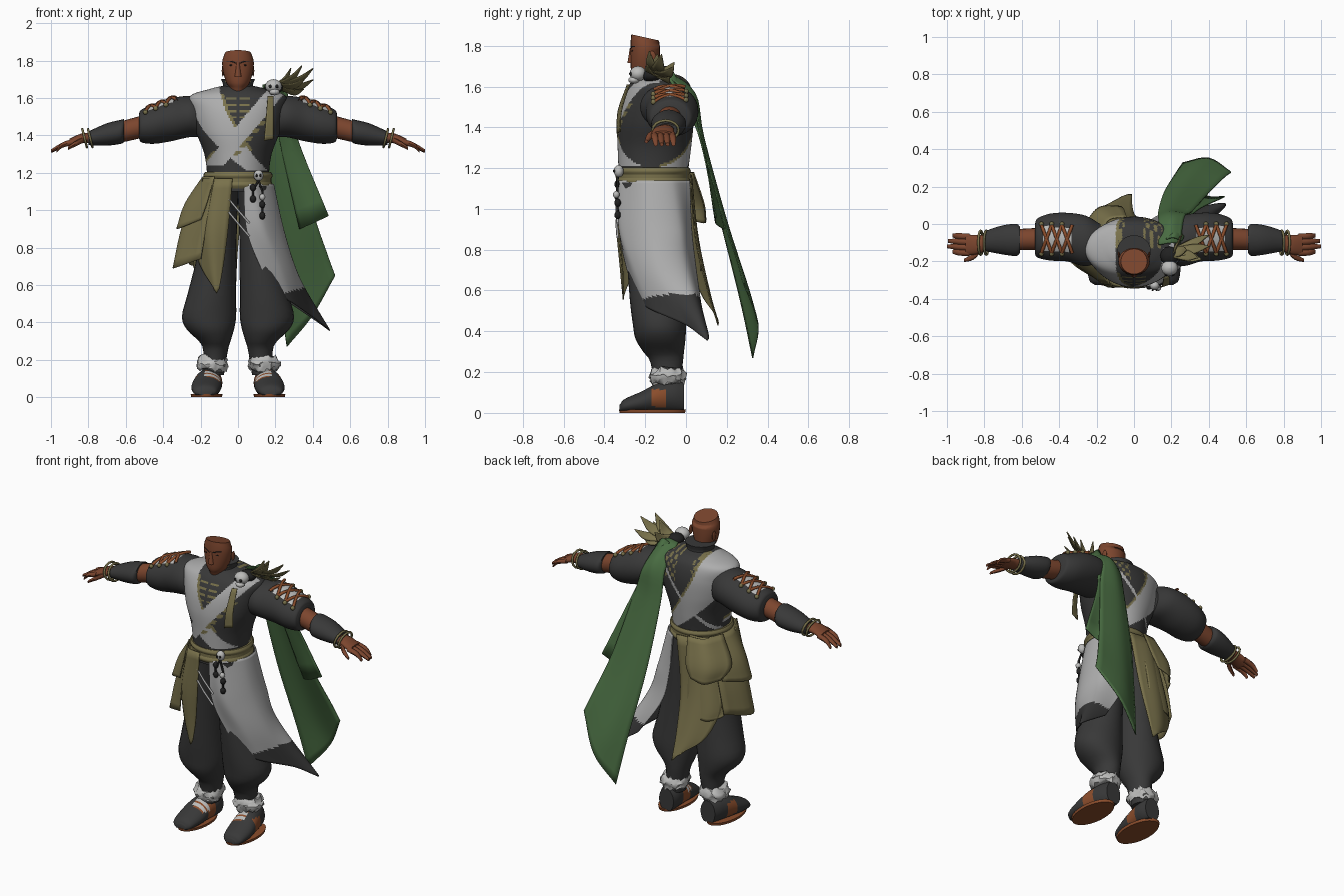
import bpy, bmesh, math, random
from mathutils import Vector

random.seed(4)
default = bpy.data.objects.get("Cube")
if default:
    bpy.data.objects.remove(default)


def colour(name, r, g, b):
    mat = bpy.data.materials.new(name)
    mat.use_nodes = True
    mat.diffuse_color = (r, g, b, 1)
    mat.node_tree.nodes["Principled BSDF"].inputs["Base Color"].default_value = (r, g, b, 1)
    return mat


SKIN = colour("brown skin", .2, .06, .027)
DARK = colour("charcoal cloth", .04, .04, .04)
PALE = colour("pale cloth", .42, .42, .42)
OLIVE = colour("olive trim", .19, .165, .07)
GREEN = colour("green cape", .066, .15, .054)
RUST = colour("rust leather", .26, .075, .025)
BONE = colour("bone and fur", .5, .5, .49)
BLACK = colour("black metal", .015, .015, .015)


def build(name, verts, faces, mats, rule=None, angle=50):
    """Make a shaded mesh object; rule maps a face centre to a material slot."""
    mesh = bpy.data.meshes.new(name)
    mesh.from_pydata(verts, [], faces)
    bm = bmesh.new()
    bm.from_mesh(mesh)
    bmesh.ops.recalc_face_normals(bm, faces=bm.faces)
    bm.to_mesh(mesh)
    bm.free()
    for mat in mats:
        mesh.materials.append(mat)
    for poly in mesh.polygons:
        poly.use_smooth = True
        if rule:
            poly.material_index = rule(*poly.center)
    mesh.set_sharp_from_angle(angle=math.radians(angle))
    ob = bpy.data.objects.new(name, mesh)
    bpy.context.collection.objects.link(ob)
    return ob


def spline(points, steps):
    """Resample a list of vectors with a Catmull-Rom curve."""
    ext = [points[0] * 2 - points[1]] + points + [points[-1] * 2 - points[-2]]
    out = []
    for a, b, c, d in zip(ext, ext[1:], ext[2:], ext[3:]):
        for i in range(steps):
            t = i / steps
            out.append(b + (c - a) * (t / 2) + (a * 2 - b * 5 + c * 4 - d) * (t * t / 2)
                       + (b * 3 - a - c * 3 + d) * (t ** 3 / 2))
    return out + [points[-1]]


def tube(name, rings, mats, axis="z", s=1, n=20, steps=3, rule=None, fluff=0):
    """Loft elliptical rings (x, y, z, radius, radius) along an axis."""
    u, v = {"x": (1, 2), "y": (0, 2), "z": (0, 1)}[axis]
    rings = spline([Vector(r) for r in rings], steps)
    verts = []
    for r in rings:
        for i in range(n):
            a = math.tau * i / n
            p = list(r[:3])
            k = 1 + fluff * random.random()
            p[u] += r[3] * k * math.cos(a)
            p[v] += r[4] * k * math.sin(a)
            p[2] += fluff * random.uniform(-.05, .05)
            verts.append((p[0] * s, p[1], p[2]))
    faces = [(j * n + i, j * n + (i + 1) % n, j * n + n + (i + 1) % n, j * n + n + i)
             for j in range(len(rings) - 1) for i in range(n)]
    last = len(verts) - n
    faces += [tuple(range(n)), tuple(range(last, last + n))]
    return build(name, verts, faces, mats, rule)


def sheet(name, rows, mats, rule=None, steps=5, thick=.006):
    """Smooth cloth patch through a grid of points, given thickness."""
    cols = [spline([Vector(p) for p in row], steps) for row in rows]
    lines = [spline(list(c), steps) for c in zip(*cols)]
    m = len(lines[0])
    verts = [p for line in lines for p in line]
    faces = [(i * m + j, i * m + j + 1, i * m + m + j + 1, i * m + m + j)
             for i in range(len(lines) - 1) for j in range(m - 1)]
    ob = build(name, verts, faces, mats, rule)
    mod = ob.modifiers.new("cloth thickness", "SOLIDIFY")
    mod.thickness = thick
    return ob


def ball(name, at, size, mat):
    x, y, z = at
    a, b, c = size
    prof = [(x, y, z + c * math.sin(t), a * math.cos(t), b * math.cos(t))
            for t in [math.pi * (i / 8 - .5) * .98 for i in range(9)]]
    return tube(name, prof, [mat], n=12, steps=1)


def cord(name, points, radius, mat, closed=False):
    curve = bpy.data.curves.new(name, "CURVE")
    curve.dimensions = "3D"
    curve.bevel_depth = radius
    curve.bevel_resolution = 1
    line = curve.splines.new("POLY")
    line.points.add(len(points) - 1)
    for p, q in zip(line.points, points):
        p.co = (*q, 1)
    line.use_cyclic_u = closed
    curve.materials.append(mat)
    bpy.context.collection.objects.link(bpy.data.objects.new(name, curve))


# Torso with crossing pale sashes and olive edging
def torso_rule(x, y, z):
    d = 1.62 - z
    wrap = x + .18 - .2 * d - 1.2 * d * d
    cross = x - .19 + .84 * d
    half = .088 - .15 * max(0, d - .2)
    if y > -.13:
        patch = d < .12 and .05 < abs(x) < .15 and math.sin(x * 150) * math.sin(z * 130) > .1
        return 1 if abs(wrap) < half or abs(cross) < .012 else 2 if abs(wrap - half) < .015 or patch else 0
    if abs(cross) < .055 and d < .38:
        return 1
    if .055 < cross < .085 and .1 < d < .33 and math.sin(z * 160) > -.4:
        return 2
    if abs(wrap) < half and d < .41:
        return 1
    if abs(wrap - half - .008) < .009 and 0 < d < .3 or abs(cross + .062) < .008 and .3 < d < .4:
        return 2
    return 2 if .008 < abs(x) < .065 and .01 < d < .15 and math.sin(z * 190) > .45 else 0


tube("torso", [(0, -.16, 1.1, .17, .165), (0, -.16, 1.18, .165, .17), (0, -.155, 1.3, .18, .18),
               (0, -.15, 1.42, .225, .187), (0, -.14, 1.53, .25, .178), (0, -.13, 1.61, .255, .148),
               (0, -.13, 1.648, .15, .11), (0, -.14, 1.665, .08, .07)],
     [DARK, PALE, OLIVE], n=180, steps=14, rule=torso_rule)
tube("collar", [(0, -.14, 1.6, .11, .1), (0, -.145, 1.66, .08, .08), (0, -.145, 1.7, .09, .085)],
     [DARK, SKIN, OLIVE], n=40, steps=4,
     rule=lambda x, y, z: 1 if y < -.19 and abs(x) < (z - 1.62) * .6 else
     2 if y < -.15 and abs(x) < (z - 1.6) * .75 and z < 1.69 else 0)

# Belt with two raised bands
for z in (1.135, 1.185):
    tube("belt_band", [(0, -.16, z - .018, .177, .175), (0, -.16, z, .186, .184),
                       (0, -.16, z + .018, .177, .175)], [OLIVE], n=36)
tube("belt_core", [(0, -.16, 1.13, .178, .176), (0, -.16, 1.19, .178, .176)], [OLIVE], n=36)

# Head
head = tube("head", [(0, -.18, 1.6, .055, .06), (0, -.19, 1.65, .045, .068), (0, -.2, 1.68, .062, .07),
                     (0, -.2, 1.74, .08, .072), (0, -.2, 1.8, .084, .072), (0, -.2, 1.845, .07, .068)],
            [SKIN], n=24)
for vert in head.data.vertices:
    if vert.co.z > 1.8:
        vert.co.z -= (vert.co.y + .22) * .22
tube("nose", [(0, -.265, 1.715, .02, .022), (0, -.266, 1.735, .016, .018), (0, -.266, 1.79, .009, .009)],
     [SKIN], n=8)
ball("mouth", (0, -.26, 1.692), (.025, .008, .005), RUST)
for s in (1, -1):
    ball("ear", (s * .081, -.165, 1.745), (.006, .018, .03), SKIN)
    ball("eye", (s * .034, -.263, 1.775), (.013, .004, .004), BLACK)
    cord("brow", [(s * .012, -.27, 1.787), (s * .035, -.266, 1.796), (s * .06, -.249, 1.796)], .003, BLACK)


# Limbs, built once per side
def shoe_rule(x, y, z):
    if -.21 < y < -.13 and z > .085 and abs(x) < .175:
        return 2 if math.sin(y * 190) > 0 else 1
    return 1 if -.165 < y < -.1 and .03 < z < .115 else 0


for s, side in ((1, "left_"), (-1, "right_")):
    tube(side + "trouser", [(.085, -.16, 1.13, .09, .16), (.097, -.155, .95, .092, .15),
                            (.114, -.15, .75, .106, .14), (.14, -.14, .55, .13, .135),
                            (.155, -.13, .43, .145, .13), (.147, -.125, .36, .125, .122),
                            (.125, -.11, .3, .085, .1), (.12, -.095, .25, .066, .08),
                            (.13, -.09, .12, .055, .06)], [DARK], s=s, n=24)
    tube(side + "fur_cuff", [(.138, -.09, .145, .066, .07), (.138, -.09, .18, .077, .08),
                             (.135, -.09, .22, .06, .066)], [BONE], s=s, n=28, fluff=.22)
    shoe = tube(side + "shoe", [(.175, -.325, .022, .035, .018), (.175, -.3, .034, .064, .034),
                                (.17, -.22, .052, .079, .052), (.162, -.14, .072, .075, .072),
                                (.15, -.06, .078, .066, .078), (.145, -.01, .073, .05, .073)],
                [DARK, RUST, BONE], axis="y", s=s, n=36, steps=8, rule=shoe_rule)
    for vert in shoe.data.vertices:
        vert.co.z = max(vert.co.z, .012)
    tube(side + "sole", [(.168, -.165, 0, .082, .16), (.168, -.165, .016, .085, .164)], [RUST], s=s, n=28)
    tube(side + "sleeve", [(.18, -.1, 1.49, .1, .1), (.26, -.09, 1.5, .135, .11),
                           (.36, -.07, 1.483, .13, .115), (.45, -.07, 1.46, .125, .105),
                           (.515, -.075, 1.45, .105, .088), (.53, -.08, 1.45, .08, .065)],
         [DARK, BONE], axis="x", s=s, n=48, steps=8,
         rule=lambda x, y, z: int(z > 1.5 and .33 < abs(x) < .49 and abs(y + .08) < .065))
    tube(side + "arm", [(.5, -.08, 1.45, .06, .06), (.64, -.085, 1.415, .055, .055),
                        (.8, -.1, 1.385, .04, .03)], [SKIN], axis="x", s=s)
    tube(side + "bracer", [(.61, -.085, 1.425, .07, .062), (.63, -.085, 1.418, .086, .064),
                           (.7, -.085, 1.405, .078, .06), (.78, -.09, 1.388, .058, .042),
                           (.8, -.095, 1.384, .05, .035)], [DARK], axis="x", s=s)
    for x in (.79, .82):
        ring = [(s * (x + .012 * math.sin(a)), -.1 + .064 * math.cos(a), 1.385 + .048 * math.sin(a))
                for a in [math.tau * i / 16 for i in range(16)]]
        cord(side + "bangle", ring, .007, OLIVE, True)
    tube(side + "palm", [(.78, -.098, 1.387, .04, .028), (.84, -.11, 1.383, .052, .026),
                         (.9, -.112, 1.362, .055, .02)], [SKIN], axis="x", s=s)
    for i, reach in enumerate((.97, 1, .995, .97)):
        y = -.155 + i * .029
        tube(side + "finger", [(.88, y, 1.366, .017, .016), (.94, y + .003, 1.347, .016, .014),
                               (reach, y + .007, 1.316, .01, .009)], [SKIN], axis="x", s=s, n=8)
    tube(side + "thumb", [(.82, -.135, 1.38, .018, .016), (.86, -.175, 1.36, .017, .015),
                          (.91, -.195, 1.33, .009, .009)], [SKIN], axis="x", s=s, n=8)
    # Crossed leather lacing over the shoulder
    top = lambda x, y: (s * x, y, 1.484 - (x - .36) * .26
                        + (.118 - (x - .36) * .13) * math.sqrt(1 - ((y + .07) / .135) ** 2))
    for i in range(3):
        a, b = .33 + i * .055, .385 + i * .055
        for p, q in ((a, b), (b, a)):
            steps = [t / 6 for t in range(7)]
            cord(side + "lacing", [top(p + (q - p) * t, -.155 + .15 * t) for t in steps], .009, RUST)
        for y in (-.16, 0):
            ball(side + "lace_stud", top(b, y), (.013, .013, .013), OLIVE)

# Pale hip wrap with dark hem
sheet("hip_wrap", [[(.03, -.335, 1.14), (.1, -.32, 1.14), (.185, -.2, 1.14), (.175, -.07, 1.14), (.08, .02, 1.14)],
                   [(.045, -.33, .9), (.15, -.315, .9), (.24, -.18, .9), (.22, -.03, .9), (.1, .03, .9)],
                   [(.12, -.29, .7), (.23, -.25, .7), (.31, -.12, .68), (.28, 0, .7), (.14, .05, .72)],
                   [(.22, -.23, .54), (.3, -.16, .5), (.4, 0, .43), (.49, .11, .36), (.28, .08, .5)]],
      [PALE, DARK], rule=lambda x, y, z: int(z < .57 + (x - .3) * .3), steps=16)

# Olive skirt panels and overlapping petals
sheet("front_panel", [[(-.19, -.22, 1.17), (-.13, -.32, 1.17), (-.03, -.345, 1.17)],
                      [(-.25, -.2, .9), (-.16, -.33, .9), (-.05, -.335, .92)],
                      [(-.21, -.25, .72), (-.14, -.32, .7), (-.075, -.315, .72)],
                      [(-.125, -.31, .575), (-.115, -.31, .555), (-.1, -.31, .58)]], [OLIVE])
sheet("back_panel", [[(-.19, -.08, 1.17), (-.1, .02, 1.17), (.05, .025, 1.16)],
                     [(-.26, -.02, .85), (-.13, .06, .85), (.005, .05, .85)],
                     [(-.2, .07, .6), (-.1, .12, .58), (-.01, .11, .6)],
                     [(-.06, .15, .48), (-.03, .16, .45), (-.01, .16, .43)]], [OLIVE])
for name, flare, low in (("upper_petal", .11, .9), ("lower_petal", .13, .69)):
    mid = (1.17 + low) / 2
    sheet(name, [[(-.13, -.325, 1.18), (-.19, -.17, 1.18), (-.15, -.02, 1.18)],
                 [(-.17, -.32, mid), (-.23 - flare / 2, -.17, mid), (-.19 - flare / 3, .01, mid)],
                 [(-.2, -.3, low + .05), (-.22 - flare, -.18, low), (-.21 - flare / 2, .01, low + .04)]],
          [OLIVE])
for name, out, low in (("small_back_petal", .02, .93), ("large_back_petal", 0, .69)):
    sheet(name, [[(-.19, -.1, 1.18), (-.14, out, 1.18), (-.04, .02 + out, 1.18)],
                 [(-.28, -.06, low + .1), (-.2, .05 + out, low + .1), (-.06, .07 + out, low + .1)],
                 [(-.26, .01, low + .02), (-.19, .07 + out, low), (-.1, .08 + out, low + .02)]], [OLIVE])

# Long green cape and its shorter fold
sheet("cape", [[(.13, -.11, 1.67), (.19, -.1, 1.685), (.25, -.1, 1.66)],
               [(.13, .02, 1.55), (.2, .045, 1.57), (.27, .04, 1.54)],
               [(.13, .07, 1.35), (.2, .09, 1.35), (.31, .07, 1.38)],
               [(.16, .17, .95), (.27, .2, .95), (.4, .17, 1)],
               [(.22, .27, .55), (.34, .31, .6), (.48, .25, .76)],
               [(.26, .33, .27), (.4, .355, .44), (.52, .28, .65)]], [GREEN])
sheet("cape_fold", [[(.17, -.08, 1.67), (.21, -.07, 1.69), (.26, -.09, 1.65)],
                    [(.22, .07, 1.38), (.27, .07, 1.4), (.32, .06, 1.38)],
                    [(.33, .19, .9), (.4, .15, .93), (.485, .15, .97)]], [GREEN])

# Shoulder skull, feathers and hanging tab
ball("shoulder_skull", (.19, -.235, 1.663), (.045, .042, .037), BONE)
ball("skull_jaw", (.195, -.255, 1.632), (.028, .028, .018), BONE)
for x in (.172, .208):
    ball("skull_socket", (x, -.269, 1.662), (.009, .01, .009), BLACK)
ball("feather_mount", (.19, -.17, 1.655), (.05, .05, .033), BLACK)
base = Vector((.21, -.15, 1.665))
wide = Vector((.008, .026, -.014))
for tip in ((.4, -.12, 1.76), (.34, -.18, 1.775), (.4, -.06, 1.7), (.36, -.19, 1.71),
            (.35, -.08, 1.65), (.28, -.14, 1.76), (.26, -.06, 1.72)):
    tip = Vector(tip)
    mid = base.lerp(tip, .6) - Vector((0, 0, .025))
    sheet("feather", [[base - wide, base + wide], [mid - wide, mid + wide], [tip, tip + wide * .1]],
          [OLIVE], steps=4, thick=.005)
sheet("hanging_tab", [[(.16, -.29, 1.61), (.19, -.28, 1.61)], [(.15, -.335, 1.48), (.19, -.32, 1.48)],
                      [(.14, -.34, 1.37), (.19, -.325, 1.38)]], [OLIVE])

# Belt skull, bead strings and thigh cords
ball("belt_skull", (.11, -.33, 1.185), (.026, .024, .03), BONE)
for x in (.1, .12):
    ball("belt_skull_socket", (x, -.352, 1.185), (.006, .006, .008), BLACK)
for x, low in ((.08, 1.06), (.13, .97)):
    cord("bead_string", [(.11, -.335, 1.16), (x, -.338, 1.1), (x, -.335, low)], .006, BLACK)
    for z in (low, low + .06):
        ball("bead", (x, -.335, z), (.016, .016, .02), BLACK)
ball("pale_bead", (.13, -.342, 1.07), (.016, .016, .018), BONE)
for z in (1.06, .99):
    cord("thigh_cord", [(-.05, -.335, z), (0, -.34, z - .06), (.06, -.335, z - .13)], .006, PALE)
